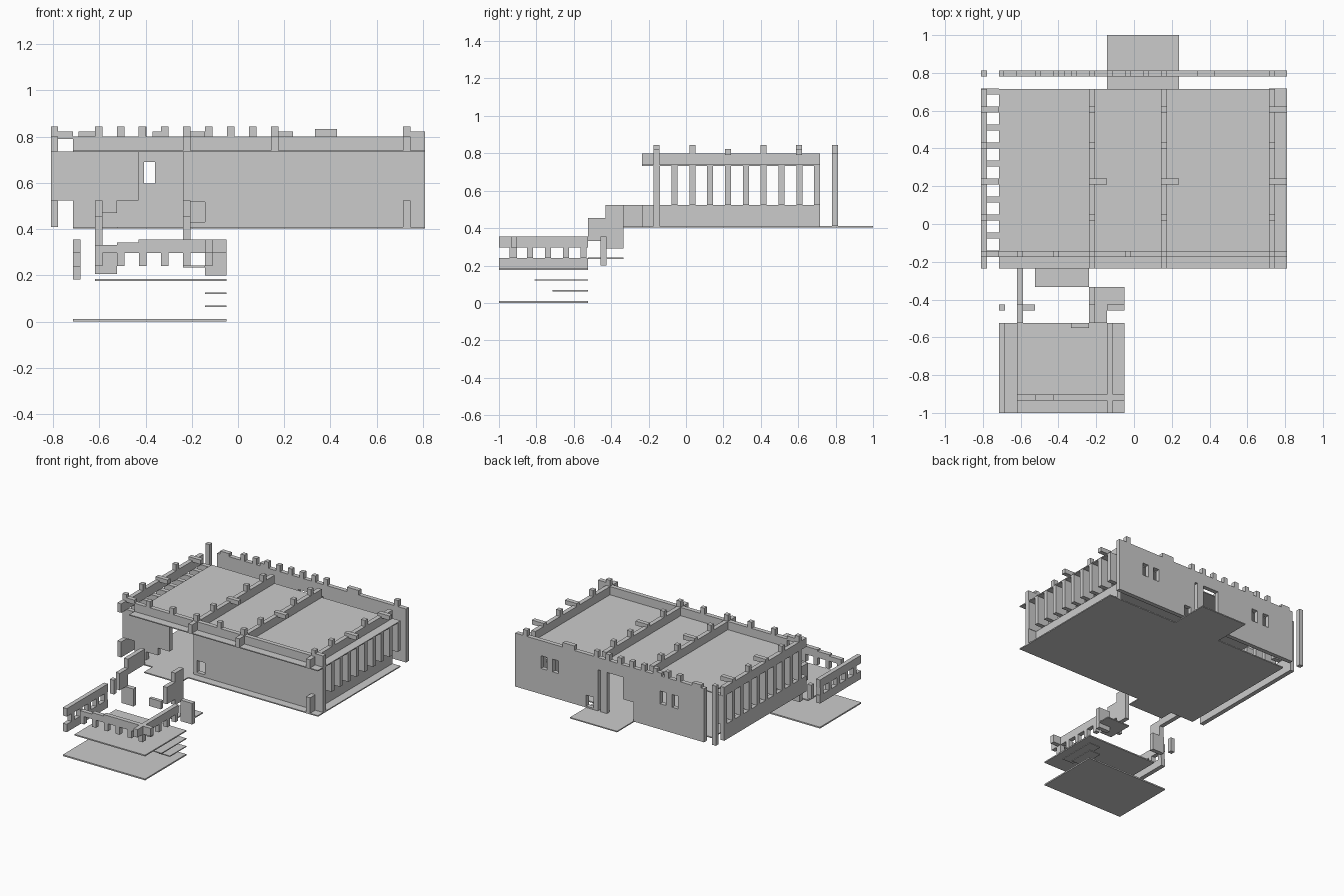
import bpy, bmesh

if "Cube" in bpy.data.objects:
    bpy.data.objects.remove(bpy.data.objects["Cube"])

def part(name, boxes):
    """One object made of boxes (x0, x1, y0, y1, z0, z1)."""
    bm = bmesh.new()
    for x0, x1, y0, y1, z0, z1 in boxes:
        res = bmesh.ops.create_cube(bm, size=1)
        for v in res['verts']:
            v.co = ((x0 + x1) / 2 + v.co.x * (x1 - x0),
                    (y0 + y1) / 2 + v.co.y * (y1 - y0),
                    (z0 + z1) / 2 + v.co.z * (z1 - z0))
    me = bpy.data.meshes.new(name)
    bm.to_mesh(me)
    bm.free()
    ob = bpy.data.objects.new(name, me)
    bpy.context.collection.objects.link(ob)
    return ob

def wall(x0, x1, y0, y1, z0, z1, holes):
    """Boxes filling an x-z wall around holes (hx0, hx1, hz0, hz1)."""
    xs = sorted({x0, x1, *[v for h in holes for v in h[:2]]})
    out = []
    for a, b in zip(xs, xs[1:]):
        m, z = (a + b) / 2, z0
        for h in sorted((h for h in holes if h[0] < m < h[1]), key=lambda h: h[2]):
            if h[2] > z:
                out.append((a, b, y0, y1, z, h[2]))
            z = h[3]
        if z < z1:
            out.append((a, b, y0, y1, z, z1))
    return out

T = 0.032            # wall thickness
FLOOR, SILL, ROOF, RAIL, TOP = 0.41, 0.523, 0.74, 0.80, 0.845
STEP = 0.0952        # module spacing

# Floor and roof slabs
part("main_floor", [(-.714, .81, -.235, .716, .402, FLOOR),
                    (-.524, -.238, -.334, -.235, .402, FLOOR),
                    (-.143, .237, .716, 1.0, .402, FLOOR)])
part("roof_slab", [(-.714, .81, -.235, .716, .733, ROOF)])

# Slatted side walls, same module on both sides
for side, x in (("left", -.81), ("right", .714)):
    part(side + "_low_wall", [(x, x + T, -.235, .716, FLOOR, SILL)])
    part(side + "_slats", [(x, x + .096, -.172 + STEP * k, -.172 + STEP * k + T, SILL, .735)
                           for k in range(10)])

# Roof parapets running front to back, with merlons and projecting beams
for i, x in enumerate((-.81, -.238, .143, .714)):
    edge = i in (0, 3)
    boxes = [(x, x + T, -.235, .716, .735, RAIL)]
    for k, y in enumerate((.018, .208, .399, .589)):
        if k == 1 or (edge and k == 3):
            boxes.append((x, x + .096, y, y + T, .79, .822))
        else:
            boxes.append((x, x + T, y, y + T, RAIL, TOP))
    part("roof_parapet", boxes)

# Front wall with doorway, stepped cut on the left, low opening on the right
FY = (-.175, -.143)
part("front_wall", wall(-.714, .81, *FY, FLOOR, RAIL, [
    (-.619, -.524, FLOOR, .47), (-.524, -.43, FLOOR, SILL),
    (-.43, -.238, FLOOR, .735), (-.21, -.143, .43, .517)]))
part("front_merlons", [(x, x + T, *FY, RAIL, TOP)
                       for x in (-.81, -.619, -.43, -.238, -.048, .143, .714)]
     + [(-.81, -.714, *FY, .79, .822), (.746, .81, *FY, RAIL, .822)])

# Back wall with doorway, paired windows and low opening
BY = (.78, .812)
windows = [(x, x + .048, .597, .69) for x in (-.505, -.407, .46, .555)]
part("back_wall", wall(-.714, .81, *BY, FLOOR, RAIL, windows + [
    (-.143, -.06, FLOOR, .55), (-.06, .07, FLOOR, .71),
    (.12, .143, FLOOR, .71), (.18, .237, .42, .5)]))
part("back_corner_post", [(-.81, -.778, *BY, FLOOR, TOP)])
part("back_merlons", [(-.524 + STEP * k, -.524 + STEP * k + T, *BY, RAIL, TOP) for k in range(8)]
     + [(.714, .746, *BY, RAIL, TOP), (.333, .428, *BY, RAIL, .833),
        (-.69, -.619, *BY, RAIL, .822), (-.37, -.333, *BY, RAIL, .822)])

# Lower terrace slabs and small steps
part("ground_slab", [(-.714, -.05, -1, -.525, 0, .01)])
part("terrace_slab", [(-.619, -.05, -1, -.525, .175, .184)])
part("lower_step", [(-.143, -.05, -.714, -.525, .062, .069)])
part("upper_step", [(-.143, -.05, -.81, -.525, .119, .126)])
part("landing", [(-.238, -.143, -.525, -.334, .234, .242),
                 (-.143, -.05, -.43, -.334, .234, .242)])

# Terrace railings: side rails and front rail with balusters
bal_y = [-.944 + STEP * k for k in range(5)]
part("left_railing", [(-.714, -.682, -1, -.525, .296, .354), (-.714, -.682, -1, -.525, .182, .24)]
     + [(-.714, -.682, y, min(y + T, -.525), .24, .296) for y in bal_y])
part("right_railing", [(-.143, -.111, -1, -.525, .296, .354)]
     + [(-.143, -.111, y, min(y + T, -.525), .24, .296) for y in bal_y])
part("front_railing", [(-.619, -.524, -.935, -.903, .296, .332),
                       (-.524, -.43, -.935, -.903, .296, .343),
                       (-.43, -.05, -.935, -.903, .296, .354)]
     + [(-.619 + STEP * k, -.619 + STEP * k + T, -.935, -.903, .24, .296) for k in range(6)])
part("back_rail_piece", [(-.333, -.238, -.55, -.525, .296, .354)])

# Panels and post behind the terrace
PY = (-.457, -.425)
part("left_panel", [(-.619, -.524, *PY, .205, .332)])
part("right_panel", [(-.143, -.05, *PY, .2, .354)])
part("small_post", [(-.714, -.682, *PY, .25, .354)])

# Stepped walls flanking the stairs
part("left_stair_wall", [(-.619, -.587, -.525, -.43, .332, .455),
                         (-.619, -.587, -.43, -.235, FLOOR, SILL)])
part("right_stair_wall", [(-.238, -.206, -.525, -.43, .332, .455),
                          (-.238, -.206, -.43, -.334, .29, SILL)])
